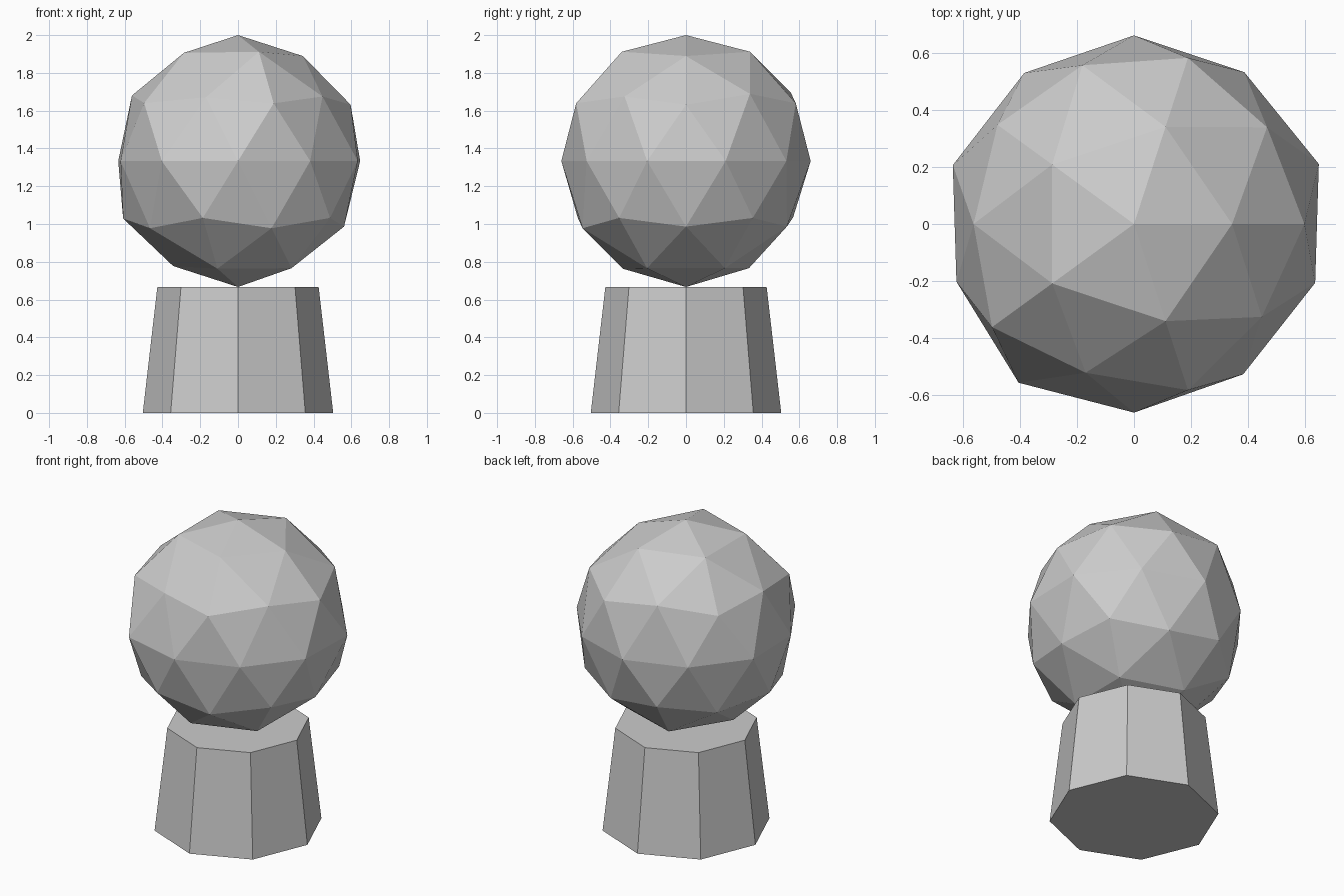
import bpy
import bmesh
import math

default_cube = bpy.data.objects.get("Cube")
if default_cube:
    bpy.data.objects.remove(default_cube, do_unlink=True)

# Plain grey material shared by both parts
grey = bpy.data.materials.new("plain_grey")
grey.use_nodes = True
colour = (0.6, 0.6, 0.6, 1)
grey.diffuse_color = colour
grey.node_tree.nodes["Principled BSDF"].inputs["Base Color"].default_value = colour

BASE_HEIGHT = 2 / 3
RADIUS = 2 / 3


def add_part(name, bm, location):
    """Turn a bmesh into a flat shaded grey object."""
    mesh = bpy.data.meshes.new(name)
    bm.to_mesh(mesh)
    bm.free()
    mesh.materials.append(grey)
    part = bpy.data.objects.new(name, mesh)
    part.location = location
    bpy.context.collection.objects.link(part)
    return part


# Tapered eight-sided pedestal with a corner facing the front
bm = bmesh.new()
bmesh.ops.create_cone(bm, cap_ends=True, segments=8, radius1=0.504,
                      radius2=0.427, depth=BASE_HEIGHT)
add_part("pedestal", bm, (0, 0, BASE_HEIGHT / 2))

# Faceted ball: each vertex is pushed in or out a little, in percent of the
# radius, ring by ring from the top and anticlockwise within each ring
bumps = [0,
         -2, 2, 1, 1, 2,
         1.5, 3, -1, -3.5, -2.5,
         0, 2.5, -1, 3, 2.5,
         2, -1.5, -1, -2, 0, -2, 3, -1, -2.5, 0,
         1, 0, 2, 1, 1,
         -1, -1, 0, 1.5, 1.5,
         0, 0, -2, 0.5, 0,
         0]


def ring_order(vert):
    angle = round(math.degrees(math.atan2(vert.co.y, vert.co.x))) % 360
    return -round(vert.co.z, 2), angle


bm = bmesh.new()
bmesh.ops.create_icosphere(bm, subdivisions=2, radius=RADIUS)
for vert, bump in zip(sorted(bm.verts, key=ring_order), bumps):
    vert.co *= 1 + bump / 100
add_part("faceted_ball", bm, (0, 0, BASE_HEIGHT + RADIUS))
